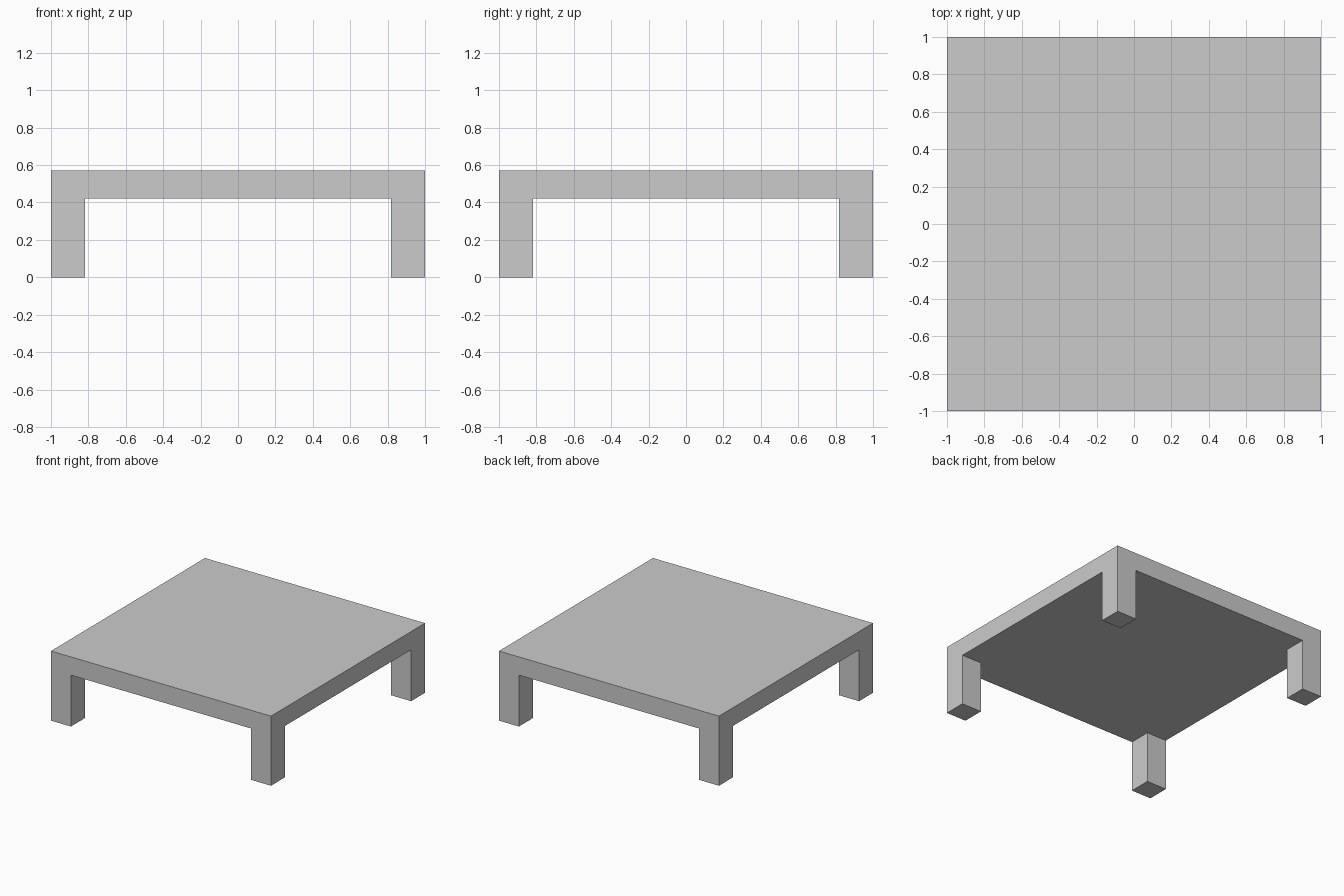
import bpy
import bmesh

HEIGHT, UNDERSIDE, LEG = 0.572, 0.422, 0.181

cube = bpy.data.objects.get("Cube")
if cube:
    bpy.data.objects.remove(cube, do_unlink=True)

# Plain grey material
grey = bpy.data.materials.new("light grey")
grey.use_nodes = True
color = (0.6, 0.6, 0.6, 1)
grey.diffuse_color = color
grey.node_tree.nodes["Principled BSDF"].inputs["Base Color"].default_value = color

bm = bmesh.new()

# Square slab
bmesh.ops.create_cube(bm, size=2)
for v in bm.verts:
    v.co.z = HEIGHT if v.co.z > 0 else UNDERSIDE

# Cut lines marking off the corner squares
for axis in ((1, 0, 0), (0, 1, 0)):
    for side in (-1, 1):
        point = [side * (1 - LEG) * a for a in axis]
        bmesh.ops.bisect_plane(bm, geom=bm.verts[:] + bm.edges[:] + bm.faces[:],
                               plane_co=point, plane_no=axis)

# Legs drawn down from the corners of the underside
corners = []
for f in bm.faces:
    c = f.calc_center_median()
    if f.normal.z < -0.5 and min(abs(c.x), abs(c.y)) > 1 - LEG:
        corners.append(f)
for f in corners:
    foot = bmesh.ops.extrude_discrete_faces(bm, faces=[f])["faces"][0]
    bmesh.ops.translate(bm, verts=foot.verts[:], vec=(0, 0, -UNDERSIDE))

# Merge coplanar faces into clean flat sides
bmesh.ops.remove_doubles(bm, verts=bm.verts[:], dist=0.0001)
bmesh.ops.dissolve_limit(bm, angle_limit=0.01, verts=bm.verts[:], edges=bm.edges[:])
bmesh.ops.recalc_face_normals(bm, faces=bm.faces[:])

mesh = bpy.data.meshes.new("low_table")
bm.to_mesh(mesh)
bm.free()
mesh.materials.append(grey)
table = bpy.data.objects.new("low_table", mesh)
bpy.context.collection.objects.link(table)
